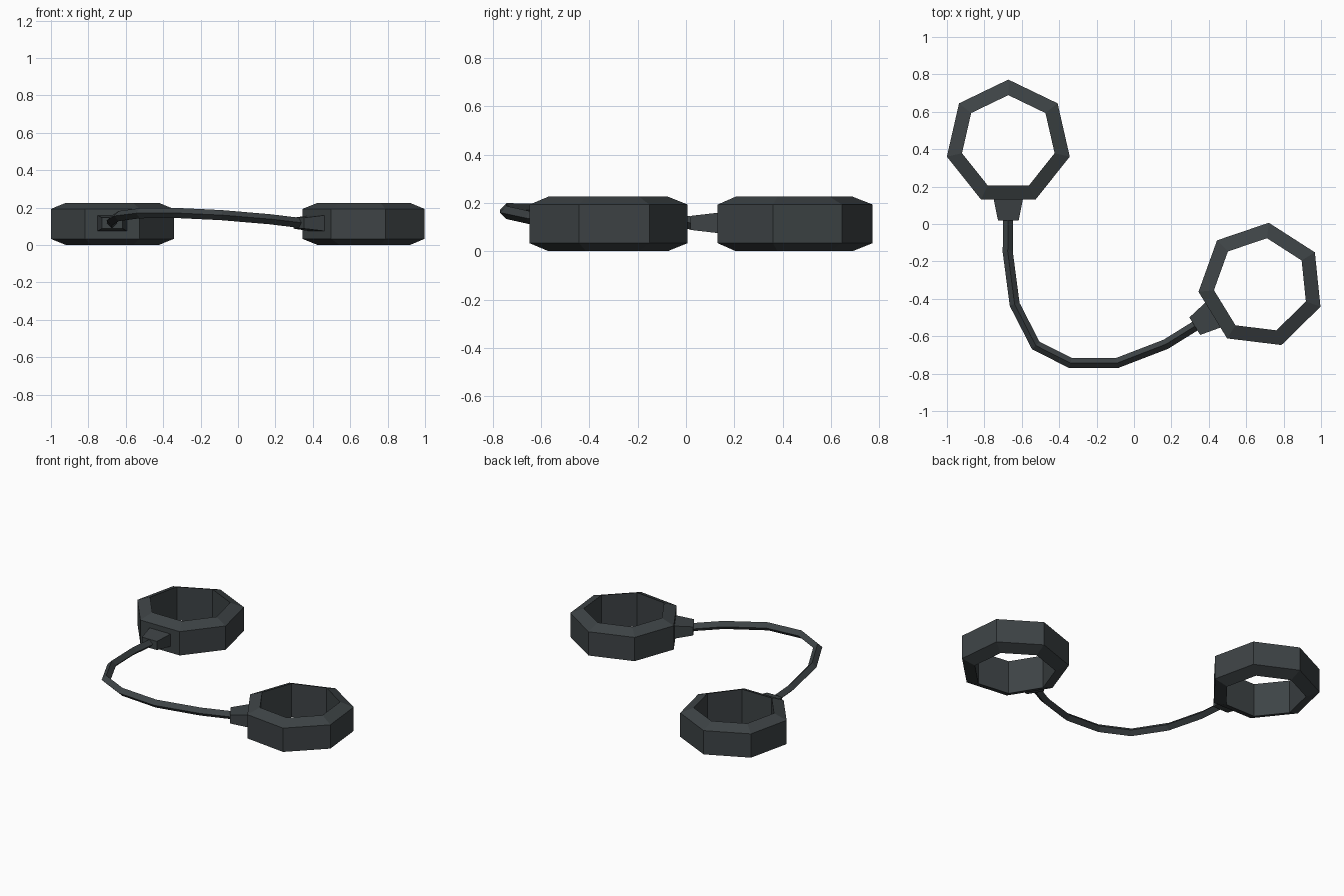
import bpy, bmesh, math
from mathutils import Vector

if "Cube" in bpy.data.objects:
    bpy.data.objects.remove(bpy.data.objects["Cube"])

mat = bpy.data.materials.new("dark_steel")
mat.diffuse_color = (0.047, 0.056, 0.06, 1)
mat.use_nodes = True
mat.node_tree.nodes["Principled BSDF"].inputs["Base Color"].default_value = mat.diffuse_color


def bridge_loops(name, loops, closed=False):
    """Skin a series of vertex loops; cap the ends unless the series is closed."""
    bm = bmesh.new()
    rows = [[bm.verts.new(p) for p in loop] for loop in loops]
    n = len(rows[0])
    pairs = list(zip(rows, rows[1:])) + ([(rows[-1], rows[0])] if closed else [])
    for a, b in pairs:
        for i in range(n):
            j = (i + 1) % n
            bm.faces.new((a[i], a[j], b[j], b[i]))
    if not closed:
        bm.faces.new(rows[0])
        bm.faces.new(rows[-1])
    bmesh.ops.recalc_face_normals(bm, faces=bm.faces)
    mesh = bpy.data.meshes.new(name)
    bm.to_mesh(mesh)
    bm.free()
    mesh.materials.append(mat)
    obj = bpy.data.objects.new(name, mesh)
    bpy.context.collection.objects.link(obj)
    return obj


SIDES, OUTER, INNER, MID_Z = 7, 0.337, 0.254, 0.117
FLAT = OUTER * math.cos(math.pi / SIDES)


def cuff(prefix, x, y, angle):
    """Seven-sided ring whose flat facing `angle` carries a tapered socket."""
    # ring: sloped top and bottom, straight inner wall
    profile = [(OUTER, 0.033), (OUTER, 0.193), (INNER, 0.226), (INNER, 0.0)]
    loops = []
    for r, z in profile:
        loops.append([(x + r * math.cos(a), y + r * math.sin(a), z)
                      for a in (angle + (2 * i + 1) * math.pi / SIDES for i in range(SIDES))])
    bridge_loops(prefix + "_ring", loops, closed=True)

    # socket: tapered block, slightly sunk into the ring
    d = Vector((math.cos(angle), math.sin(angle), 0))
    s = Vector((-d.y, d.x, 0))
    loops = []
    for dist, w, h in [(FLAT - 0.02, 0.078, 0.042), (FLAT, 0.078, 0.042), (FLAT + 0.113, 0.055, 0.029)]:
        c = Vector((x, y, MID_Z)) + d * dist
        loops.append([c + s * (w * u) + Vector((0, 0, h * v))
                      for u, v in ((-1, -1), (1, -1), (1, 1), (-1, 1))])
    bridge_loops(prefix + "_socket", loops)


cuff("left_cuff", -0.672, 0.435, math.radians(270))
cuff("right_cuff", 0.68, -0.328, math.radians(211.6))

# connecting cord: diamond section swept along a faceted path with mitred joints
path = [Vector(p) for p in [
    (-0.673, 0.05, 0.115), (-0.675, -0.15, 0.13), (-0.638, -0.43, 0.155),
    (-0.525, -0.65, 0.17), (-0.34, -0.743, 0.172), (-0.09, -0.743, 0.16),
    (0.17, -0.643, 0.138), (0.36, -0.525, 0.115)]]
HALF = 0.027
loops = []
for i, p in enumerate(path):
    t_in = (p - path[max(i - 1, 0)]) if i else path[1] - p
    t_out = (path[i + 1] - p) if i < len(path) - 1 else t_in
    tangent = (t_in.normalized() + t_out.normalized()).normalized()
    side = tangent.cross(Vector((0, 0, 1))).normalized()
    up = side.cross(tangent)
    k = HALF / tangent.dot(t_in.normalized())
    loops.append([p + side * k, p + up * HALF, p - side * k, p - up * HALF])
bridge_loops("connecting_cord", loops)
